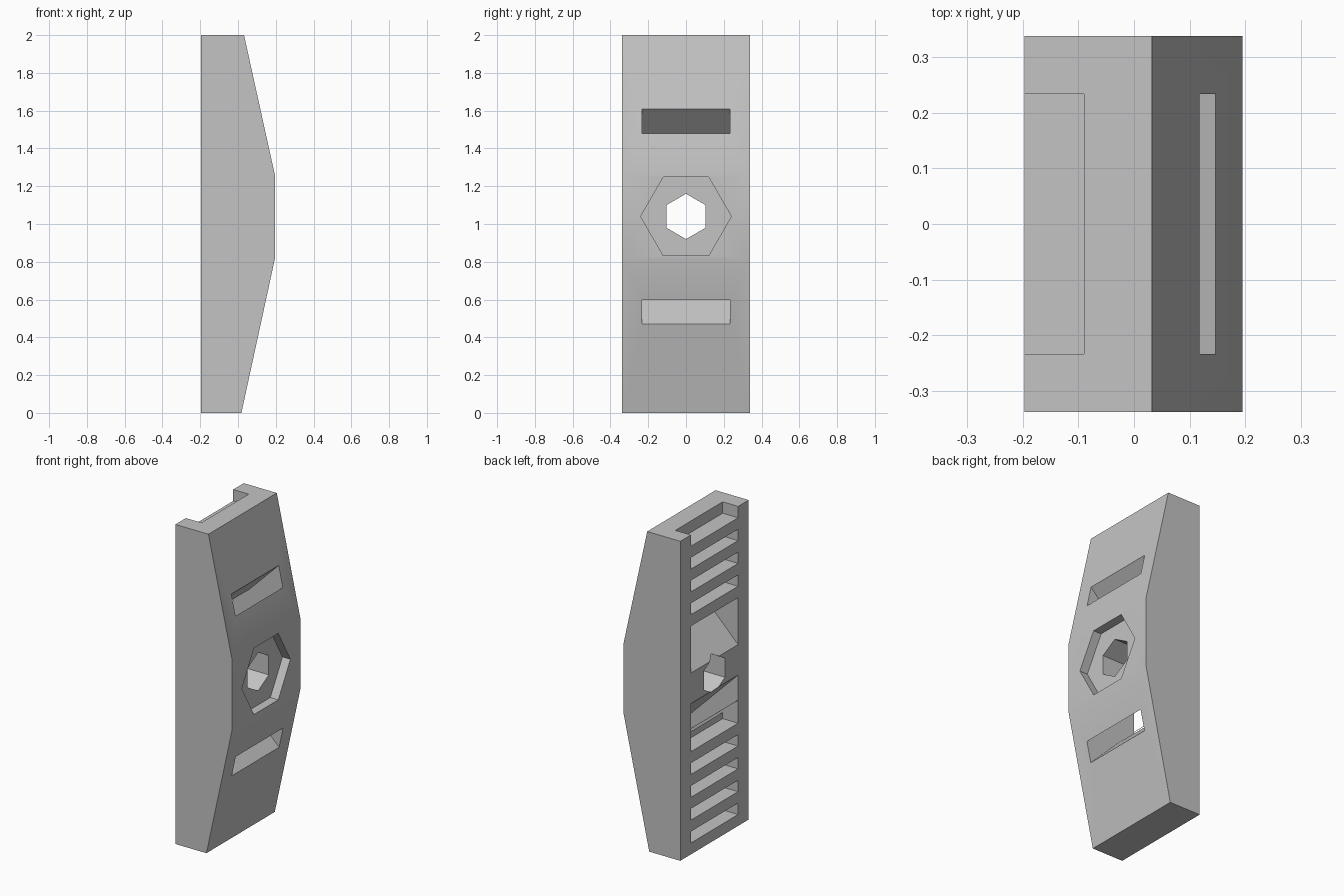
import bpy, bmesh, math

cube = bpy.data.objects.get("Cube")
if cube:
    bpy.data.objects.remove(cube)

grey = bpy.data.materials.new("plain grey")
grey.use_nodes = True
colour = (0.55, 0.55, 0.55, 1)
grey.diffuse_color = colour
grey.node_tree.nodes["Principled BSDF"].inputs["Base Color"].default_value = colour

BACK, FRONT = -0.197, 0.195    # flat ribbed side and raised side, along x
HALF = 0.338                   # half width of the body
SLOT = 0.234                   # half width of slots and channels
MID = 1.04                     # height of the bolt hole
RIB_FLOOR = -0.09


def prism(name, points, axis, start, end):
    """Extrude a closed outline along y (x, z points) or along x (y, z points)."""
    def place(p, d):
        return (p[0], d, p[1]) if axis == "y" else (d, p[0], p[1])
    bm = bmesh.new()
    face = bm.faces.new([bm.verts.new(place(p, start)) for p in points])
    new = bmesh.ops.extrude_face_region(bm, geom=[face])["geom"]
    for v in new:
        if isinstance(v, bmesh.types.BMVert):
            if axis == "y":
                v.co.y = end
            else:
                v.co.x = end
    bmesh.ops.recalc_face_normals(bm, faces=bm.faces)
    mesh = bpy.data.meshes.new(name)
    bm.to_mesh(mesh)
    bm.free()
    mesh.materials.append(grey)
    obj = bpy.data.objects.new(name, mesh)
    bpy.context.collection.objects.link(obj)
    return obj


def hexagon(radius, turn):
    angles = [math.radians(60 * i + turn) for i in range(6)]
    return [(radius * math.cos(a), MID + radius * math.sin(a)) for a in angles]


def rib_slot(low, high):
    outline = [(BACK - 0.1, low), (RIB_FLOOR, low), (RIB_FLOOR, high), (BACK - 0.1, high)]
    return prism("slot_cutter", outline, "y", -SLOT, SLOT)


# Body with a raised middle
body = prism("clamp_body", [(BACK, 0), (0.018, 0), (FRONT, 0.815), (FRONT, 1.26),
                            (0.032, 2), (BACK, 2)], "y", -HALF, HALF)

cutters = []

# Row of slots between the ribs; the top one is open
pitch = 2 / 14
for k in range(14):
    if k in (5, 6, 7, 8):
        continue
    low, high = (k + 0.5) * pitch, (k + 1) * pitch
    if k == 4:
        high += pitch / 2
    if k == 9:
        low -= pitch / 2
    if k == 13:
        high += 0.1
    cutters.append(rib_slot(low, high))

# Strap channels at 45 degrees, rising or falling towards the middle
for side, low, high in ((-1, 1.332, 1.491), (1, 0.592, 0.747)):
    near, far = 0.3, -0.4
    outline = [(near, low - side * near), (far, low - side * far),
               (far, high - side * far), (near, high - side * near)]
    cutters.append(prism("channel_cutter", outline, "y", -SLOT, SLOT))

# Bolt hole and the recess for its head
cutters.append(prism("hole_cutter", hexagon(0.12, 30), "x", -0.4, 0.4))
cutters.append(prism("recess_cutter", hexagon(0.24, 0), "x", FRONT - 0.055, 0.4))

bpy.context.view_layer.objects.active = body
for cutter in cutters:
    cutter.hide_render = True
    mod = body.modifiers.new("cut", "BOOLEAN")
    mod.operation = "DIFFERENCE"
    mod.solver = "EXACT"
    mod.object = cutter
    bpy.ops.object.modifier_apply(modifier=mod.name)
for cutter in cutters:
    bpy.data.objects.remove(cutter)

for obj in bpy.context.selected_objects:
    obj.select_set(False)
body.select_set(True)
bpy.ops.object.shade_smooth_by_angle(angle=math.radians(30))
